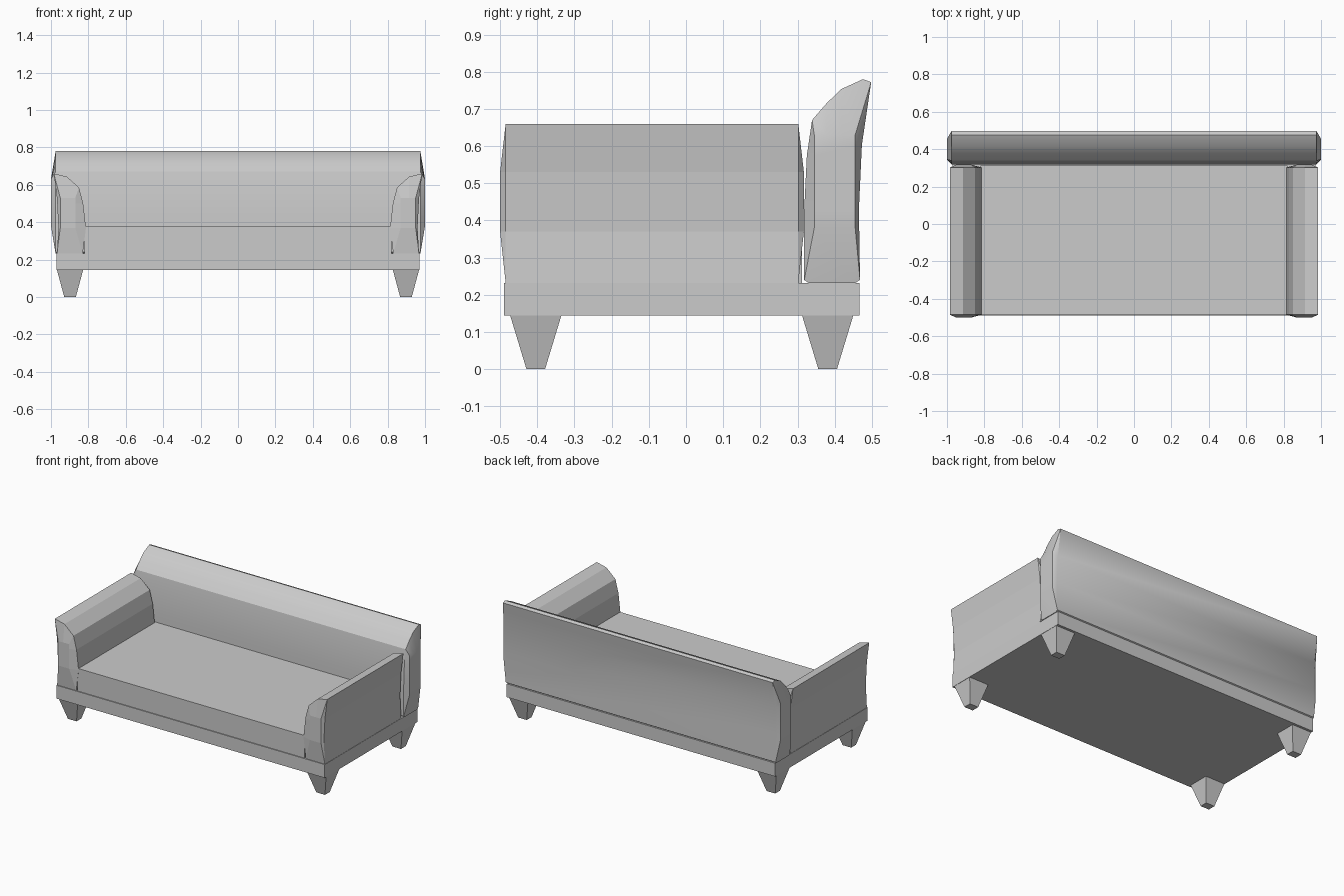
import bpy, bmesh, math

if "Cube" in bpy.data.objects:
    bpy.data.objects.remove(bpy.data.objects["Cube"])


def finish(bm, name, smooth=False):
    bmesh.ops.remove_doubles(bm, verts=bm.verts, dist=0.0005)
    bmesh.ops.recalc_face_normals(bm, faces=bm.faces)
    mesh = bpy.data.meshes.new(name)
    bm.to_mesh(mesh)
    bm.free()
    obj = bpy.data.objects.new(name, mesh)
    bpy.context.collection.objects.link(obj)
    if smooth:
        bpy.ops.object.select_all(action='DESELECT')
        obj.select_set(True)
        bpy.context.view_layer.objects.active = obj
        bpy.ops.object.shade_smooth_by_angle(angle=math.radians(30))
    return obj


def loft(name, rings, smooth=False):
    """Skin a list of equal-length vertex rings and cap both ends."""
    bm = bmesh.new()
    loops = [[bm.verts.new(p) for p in ring] for ring in rings]
    n = len(loops[0])
    for a, b in zip(loops, loops[1:]):
        for i in range(n):
            j = (i + 1) % n
            bm.faces.new((a[i], a[j], b[j], b[i]))
    bm.faces.new(loops[0])
    bm.faces.new(loops[-1])
    return finish(bm, name, smooth)


def rect(x0, x1, y0, y1, z):
    return [(x0, y0, z), (x1, y0, z), (x1, y1, z), (x0, y1, z)]


def box(name, x0, x1, y0, y1, z0, z1):
    return loft(name, [rect(x0, x1, y0, y1, z0), rect(x0, x1, y0, y1, z1)])


def padded(name, profile, inner, lo, hi, bulge, place, smooth=False):
    """Extrude a profile; its ends bulge out to the area 'inner'."""
    s0, s1, t0, t1 = inner
    cap = [(min(max(s, s0), s1), min(max(t, t0), t1)) for s, t in profile]
    stations = [(cap, lo - bulge), (profile, lo), (profile, hi), (cap, hi + bulge)]
    return loft(name, [[place(s, t, u) for s, t in pts] for pts, u in stations], smooth)


# Base frame and seat cushion
box("base", -0.97, 0.97, -0.49, 0.466, 0.145, 0.232)
box("seat", -0.82, 0.82, -0.484, 0.312, 0.232, 0.38)

# Backrest with rolled top
back = [(0.318, 0.24), (0.318, 0.43), (0.325, 0.575), (0.339, 0.67), (0.378, 0.715),
        (0.417, 0.753), (0.476, 0.78), (0.498, 0.772), (0.473, 0.603), (0.465, 0.43),
        (0.468, 0.24), (0.455, 0.232), (0.33, 0.232)]
padded("backrest", back, (0.345, 0.455, 0.38, 0.63), -0.975, 0.975, 0.025,
       lambda s, t, u: (u, s, t), smooth=True)

# Armrests
arm = [(0.968, 0.232), (0.96, 0.37), (0.968, 0.53), (0.985, 0.66), (0.915, 0.644),
       (0.85, 0.585), (0.828, 0.5), (0.813, 0.37), (0.83, 0.232)]
for side, word in ((-1, "left"), (1, "right")):
    padded(word + "_armrest", arm, (0.87, 0.95, 0.37, 0.53), -0.485, 0.302, 0.015,
           lambda s, t, u: (side * s, u, t))

# Tapered legs
for side, word in ((-1, "left"), (1, "right")):
    for y, row in ((-0.404, "front"), (0.381, "back")):
        x = side * 0.898
        loft(f"{row}_{word}_leg",
             [rect(x - 0.031, x + 0.031, y - 0.025, y + 0.025, 0),
              rect(x - 0.07, x + 0.07, y - 0.069, y + 0.069, 0.145)])
